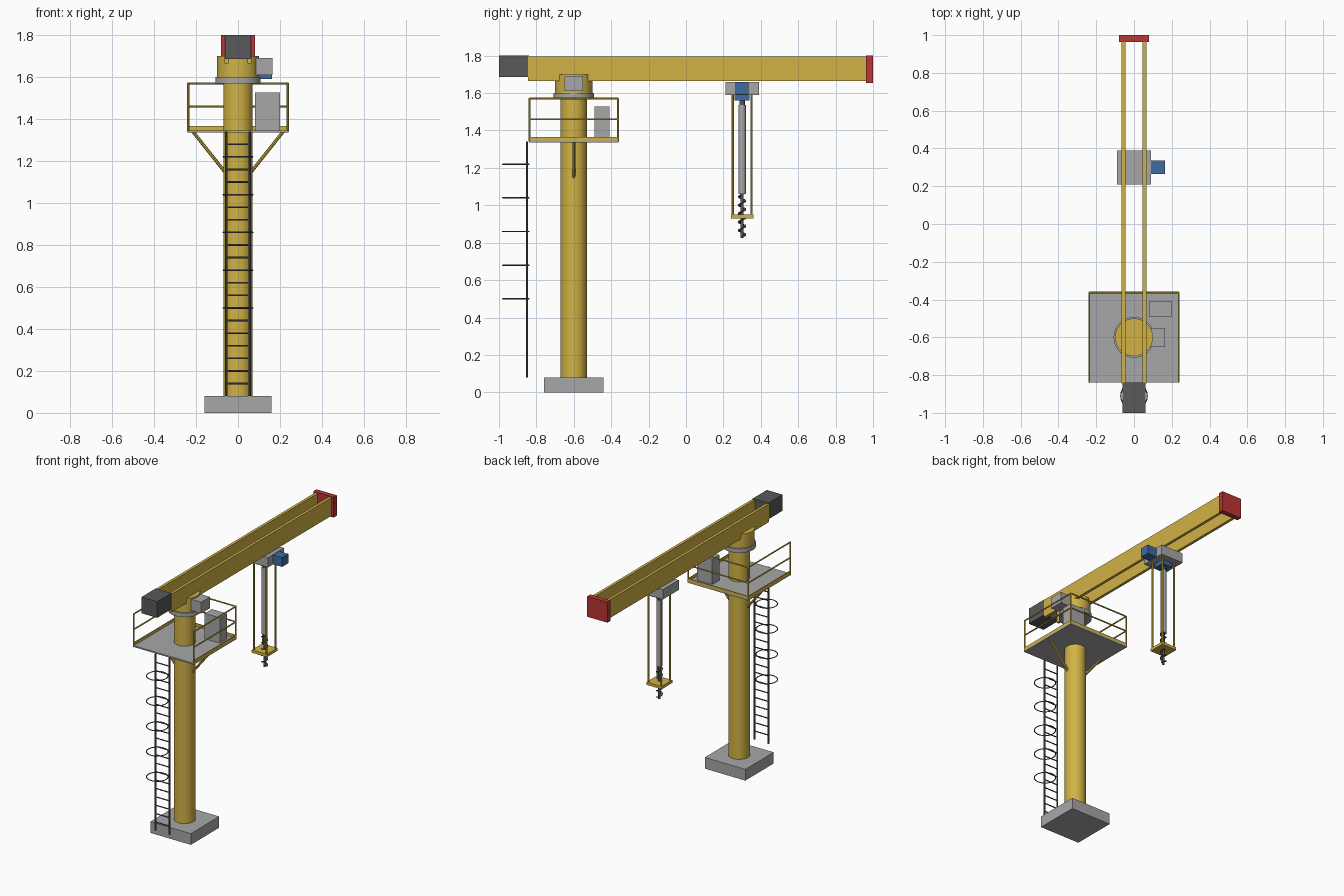
import bpy, bmesh, math
from mathutils import Vector, Matrix

if "Cube" in bpy.data.objects:
    bpy.data.objects.remove(bpy.data.objects["Cube"])


def make_mat(name, rgb):
    m = bpy.data.materials.new(name)
    m.diffuse_color = (*rgb, 1)
    m.use_nodes = True
    m.node_tree.nodes["Principled BSDF"].inputs["Base Color"].default_value = m.diffuse_color
    return m


YELLOW = make_mat("safety yellow", (0.64, 0.45, 0.06))
GREY = make_mat("light grey", (0.39, 0.39, 0.39))
DARK = make_mat("dark grey", (0.10, 0.10, 0.105))
RED = make_mat("warning red", (0.50, 0.035, 0.035))
BLUE = make_mat("motor blue", (0.05, 0.15, 0.37))


def finish(bm, name, mat, smooth=False):
    bmesh.ops.recalc_face_normals(bm, faces=bm.faces)
    me = bpy.data.meshes.new(name)
    bm.to_mesh(me)
    bm.free()
    me.materials.append(mat)
    ob = bpy.data.objects.new(name, me)
    bpy.context.collection.objects.link(ob)
    if smooth:
        bpy.ops.object.select_all(action='DESELECT')
        bpy.context.view_layer.objects.active = ob
        ob.select_set(True)
        bpy.ops.object.shade_smooth_by_angle(angle=math.radians(40))
    return ob


def add_box(bm, x, y, z):
    size = Vector((x[1] - x[0], y[1] - y[0], z[1] - z[0]))
    mid = Vector((sum(x), sum(y), sum(z))) / 2
    bmesh.ops.create_cube(bm, size=1, matrix=Matrix.Translation(mid) @ Matrix.Diagonal((*size, 1)))


def add_rod(bm, a, b, r, sides=8):
    a, b = Vector(a), Vector(b)
    d = b - a
    rot = d.to_track_quat('Z', 'Y').to_matrix().to_4x4()
    bmesh.ops.create_cone(bm, cap_ends=True, segments=sides, radius1=r, radius2=r, depth=d.length,
                          matrix=Matrix.Translation((a + b) / 2) @ rot)


def box(name, mat, x, y, z):
    bm = bmesh.new()
    add_box(bm, x, y, z)
    return finish(bm, name, mat)


def rods(name, mat, r, pairs, sides=8):
    bm = bmesh.new()
    for a, b in pairs:
        add_rod(bm, a, b, r, sides)
    return finish(bm, name, mat, True)


CY = -0.60   # column axis
TY = 0.30    # trolley axis

# Foundation and column
box("foundation", GREY, (-0.16, 0.16), (CY - 0.16, CY + 0.16), (0, 0.08))
rods("column", YELLOW, 0.07, [((0, CY, 0.08), (0, CY, 1.58))], 32)
rods("slewing_ring", GREY, 0.108, [((0, CY, 1.57), (0, CY, 1.60))], 32)
rods("slewing_head", YELLOW, 0.10, [((0, CY, 1.60), (0, CY, 1.70))], 32)
box("slewing_motor", GREY, (0.085, 0.165), (CY - 0.05, CY + 0.05), (1.61, 1.69))

# Twin boom girders, counterweight and end cap
bm = bmesh.new()
for s in (-1, 1):
    add_box(bm, sorted((s * 0.045, s * 0.065)), (-0.845, 0.98), (1.665, 1.795))
finish(bm, "boom_girders", YELLOW)
box("counterweight", DARK, (-0.062, 0.062), (-1.0, -0.84), (1.685, 1.80))
box("boom_end_cap", RED, (-0.08, 0.08), (0.963, 1.0), (1.655, 1.80))

# Service platform with toe boards on three sides
X, Y0, Y1 = 0.24, -0.84, -0.36
box("platform_deck", GREY, (-X, X), (Y0, Y1), (1.336, 1.346))
bm = bmesh.new()
for s in (-1, 1):
    add_box(bm, sorted((s * X, s * (X - 0.006))), (Y0, Y1), (1.341, 1.366))
add_box(bm, (-X, X), (Y1 - 0.006, Y1), (1.341, 1.366))
finish(bm, "toe_boards", YELLOW)

# Handrail, open on the ladder side
XR, YA, YB = X - 0.003, Y0 + 0.004, Y1 - 0.003
rail = []
for z in (1.46, 1.57):
    pts = [(-XR, YA, z), (-XR, YB, z), (XR, YB, z), (XR, YA, z)]
    rail += list(zip(pts, pts[1:]))
for x in (-XR, XR):
    for y in (YA, YB):
        rail.append(((x, y, 1.34), (x, y, 1.573)))
rods("handrail", YELLOW, 0.005, rail)

# Platform braces and control cabinet
rods("platform_braces", YELLOW, 0.008,
     [((s * 0.06, CY, 1.145), (s * 0.215, CY, 1.34)) for s in (-1, 1)])
box("control_cabinet", GREY, (0.08, 0.20), (-0.49, -0.41), (1.345, 1.527))

# Ladder with safety hoops
LY = -0.85
rods("ladder_rails", DARK, 0.006,
     [((s * 0.055, LY, 0.08), (s * 0.055, LY, 1.34)) for s in (-1, 1)])
rods("ladder_rungs", DARK, 0.004,
     [((-0.055, LY, 0.14 + 0.06 * i), (0.055, LY, 0.14 + 0.06 * i)) for i in range(20)])
hoops = []
for i in range(5):
    ring = [(0.07 * math.cos(k * math.tau / 24), -0.91 + 0.07 * math.sin(k * math.tau / 24),
             0.50 + 0.18 * i) for k in range(25)]
    hoops += list(zip(ring, ring[1:]))
rods("ladder_hoops", DARK, 0.0035, hoops, 6)

# Trolley and its drives
box("trolley", GREY, (-0.09, 0.09), (TY - 0.09, TY + 0.09), (1.59, 1.66))
box("trolley_motor", BLUE, (0.09, 0.163), (TY - 0.035, TY + 0.035), (1.592, 1.658))
box("drill_drive", BLUE, (-0.04, 0.04), (TY - 0.04, TY + 0.04), (1.56, 1.59))

# Drill tube, guide rods and guide plate
rods("drill_coupling", DARK, 0.015, [((0, TY, 1.53), (0, TY, 1.565))], 16)
rods("drill_tube", GREY, 0.02, [((0, TY, 1.06), (0, TY, 1.535))], 24)
rods("guide_rods", YELLOW, 0.006,
     [((sx * 0.05, TY + sy * 0.05, 0.94), (sx * 0.05, TY + sy * 0.05, 1.592))
      for sx in (-1, 1) for sy in (-1, 1)])
box("guide_plate", YELLOW, (-0.06, 0.06), (TY - 0.06, TY + 0.06), (0.93, 0.95))

# Auger shaft with a helical flight
rods("auger_shaft", DARK, 0.008, [((0, TY, 0.825), (0, TY, 1.07))], 12)
bm = bmesh.new()
STEPS, TURNS = 90, 5
prev = None
for i in range(STEPS + 1):
    a = i / STEPS * TURNS * math.tau
    z = 0.832 + 0.225 * i / STEPS
    ring = [bm.verts.new((r * math.cos(a), TY + r * math.sin(a), z + dz))
            for r, dz in ((0.006, -0.003), (0.022, -0.003), (0.022, 0.003), (0.006, 0.003))]
    if prev:
        for k in range(4):
            bm.faces.new((prev[k], prev[(k + 1) % 4], ring[(k + 1) % 4], ring[k]))
    else:
        bm.faces.new(ring)
    prev = ring
bm.faces.new(prev)
finish(bm, "auger_flight", DARK, True)
